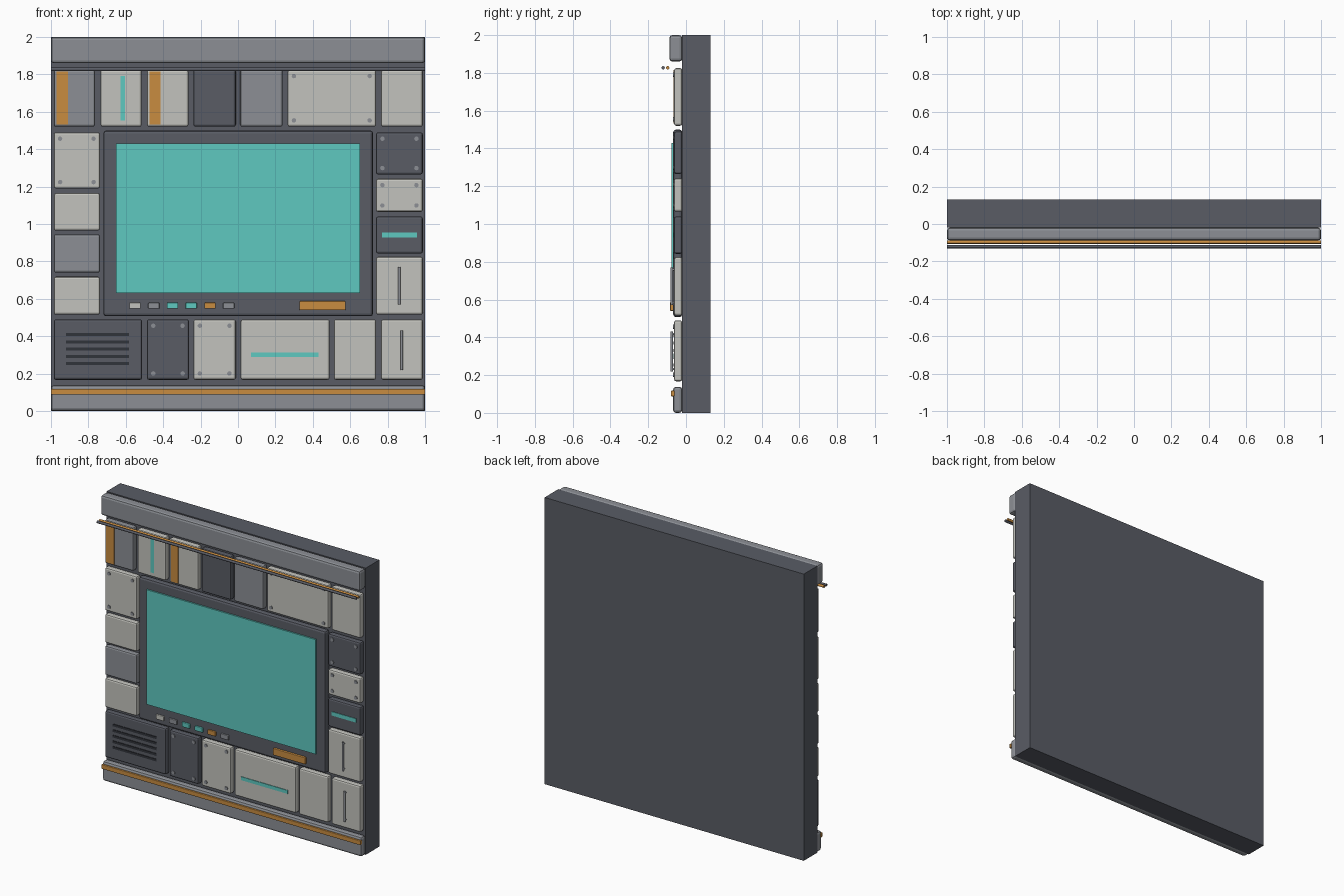
import bpy, bmesh, math
from mathutils import Matrix, Vector

if "Cube" in bpy.data.objects:
    bpy.data.objects.remove(bpy.data.objects["Cube"])


def material(name, rgb):
    m = bpy.data.materials.new(name)
    m.diffuse_color = (*rgb, 1)
    m.use_nodes = True
    m.node_tree.nodes["Principled BSDF"].inputs["Base Color"].default_value = m.diffuse_color
    return m


DARK = material("dark grey", (0.10, 0.107, 0.13))
GREY = material("mid grey", (0.262, 0.275, 0.30))
WHITE = material("warm white", (0.545, 0.545, 0.509))
CYAN = material("cyan", (0.112, 0.578, 0.527))
ORANGE = material("orange", (0.578, 0.262, 0.051))
BLACK = material("slot black", (0.03, 0.033, 0.042))

BASE = -0.02     # front of the backing slab
FACE = -0.063    # front of the panels


def finish(name, bm, mat):
    me = bpy.data.meshes.new(name)
    bm.to_mesh(me)
    bm.free()
    me.materials.append(mat)
    ob = bpy.data.objects.new(name, me)
    bpy.context.collection.objects.link(ob)
    return ob


def box(name, x0, x1, z0, z1, front, back, mat, bevel=0.0):
    bm = bmesh.new()
    bmesh.ops.create_cube(bm, size=1)
    for v in bm.verts:
        v.co = Vector(((x0 + x1) / 2 + v.co.x * (x1 - x0),
                       (front + back) / 2 + v.co.y * (back - front),
                       (z0 + z1) / 2 + v.co.z * (z1 - z0)))
    if bevel:
        bmesh.ops.bevel(bm, geom=bm.edges[:], offset=bevel, segments=2,
                        profile=0.5, affect='EDGES')
    return finish(name, bm, mat)


def cylinder(name, centre, radius, length, axis, mat, sides=12):
    bm = bmesh.new()
    rot = Matrix.Rotation(math.pi / 2, 4, 'Y' if axis == 'X' else 'X')
    if axis == 'Z':
        rot = Matrix()
    bmesh.ops.create_cone(bm, cap_ends=True, segments=sides, radius1=radius,
                          radius2=radius, depth=length,
                          matrix=Matrix.Translation(centre) @ rot)
    for f in bm.faces:
        f.smooth = len(f.verts) == 4
    for e in bm.edges:
        e.smooth = all(len(f.verts) == 4 for f in e.link_faces)
    return finish(name, bm, mat)


def panel(name, x0, x1, z0, z1, mat, screws=False):
    box(name, x0, x1, z0, z1, FACE, BASE, mat, 0.011)
    if screws:
        for x in (x0 + 0.034, x1 - 0.034):
            for z in (z0 + 0.034, z1 - 0.034):
                cylinder(name + "_screw", (x, FACE - 0.001, z), 0.012, 0.008, 'Y', GREY)


def stripe(name, x0, x1, z0, z1, mat):
    box(name, x0, x1, z0, z1, FACE - 0.004, FACE + 0.004, mat)


def handle(x, z0, z1):
    cylinder("handle_grip", (x, -0.075, (z0 + z1) / 2), 0.007, z1 - z0, 'Z', GREY)
    for z in (z0 + 0.012, z1 - 0.012):
        cylinder("handle_post", (x, -0.068, z), 0.006, 0.014, 'Y', GREY)


# Backing slab and horizontal bands
box("backing_slab", -1, 1, 0, 2, BASE, 0.13, DARK)
box("top_band", -1, 1, 1.86, 2, -0.088, BASE, GREY, 0.015)
box("bottom_band", -1, 1, 0, 0.138, -0.068, BASE, GREY, 0.015)
box("bottom_trim", -1, 1, 0.088, 0.118, -0.08, -0.06, ORANGE, 0.004)

# Pipes running across the top
cylinder("front_pipe", (0, -0.121, 1.827), 0.009, 2, 'X', DARK)
cylinder("rear_pipe", (0, -0.097, 1.827), 0.009, 2, 'X', ORANGE)

# Upper row of panels
for x0, x1, mat, screws in [
        (-0.985, -0.765, GREY, False), (-0.735, -0.515, WHITE, False),
        (-0.487, -0.265, WHITE, False), (-0.238, -0.012, DARK, False),
        (0.012, 0.238, GREY, False), (0.265, 0.738, WHITE, True),
        (0.765, 0.988, WHITE, False)]:
    panel("upper_panel", x0, x1, 1.52, 1.825, mat, screws)
stripe("upper_stripe", -0.97, -0.91, 1.532, 1.815, ORANGE)
stripe("upper_light", -0.627, -0.603, 1.553, 1.79, CYAN)
stripe("upper_stripe", -0.472, -0.415, 1.532, 1.815, ORANGE)

# Left column
for z0, z1, mat, screws in [
        (1.19, 1.49, WHITE, True), (0.965, 1.165, WHITE, False),
        (0.74, 0.945, GREY, False), (0.515, 0.718, WHITE, False)]:
    panel("left_panel", -0.985, -0.738, z0, z1, mat, screws)

# Right column
for z0, z1, mat, screws in [
        (1.265, 1.49, DARK, True), (1.065, 1.242, WHITE, True),
        (0.842, 1.04, DARK, False), (0.515, 0.825, WHITE, False)]:
    panel("right_panel", 0.738, 0.988, z0, z1, mat, screws)
stripe("right_light", 0.77, 0.957, 0.928, 0.955, CYAN)
handle(0.863, 0.57, 0.77)

# Lower row
for x0, x1, mat, screws in [
        (-0.985, -0.513, DARK, False), (-0.487, -0.262, DARK, True),
        (-0.238, -0.012, WHITE, True), (0.014, 0.49, WHITE, False),
        (0.513, 0.738, WHITE, False), (0.765, 0.988, WHITE, False)]:
    panel("lower_panel", x0, x1, 0.167, 0.49, mat, screws)
stripe("lower_light", 0.07, 0.43, 0.29, 0.314, CYAN)
handle(0.875, 0.22, 0.43)
for i in range(5):
    z = 0.253 + i * 0.039
    stripe("vent_slot", -0.92, -0.583, z - 0.008, z + 0.008, BLACK)

# Screen with its frame, buttons and label
box("screen_frame", -0.72, 0.722, 0.507, 1.5, -0.068, BASE, DARK, 0.015)
box("screen", -0.652, 0.652, 0.63, 1.43, -0.078, -0.06, CYAN)
for i, mat in enumerate([WHITE, GREY, CYAN, CYAN, ORANGE, GREY]):
    x = -0.55 + i * 0.1
    box("button", x - 0.03, x + 0.03, 0.547, 0.579, -0.08, -0.06, mat, 0.004)
box("label_plate", 0.328, 0.575, 0.54, 0.587, -0.084, -0.06, ORANGE, 0.004)
